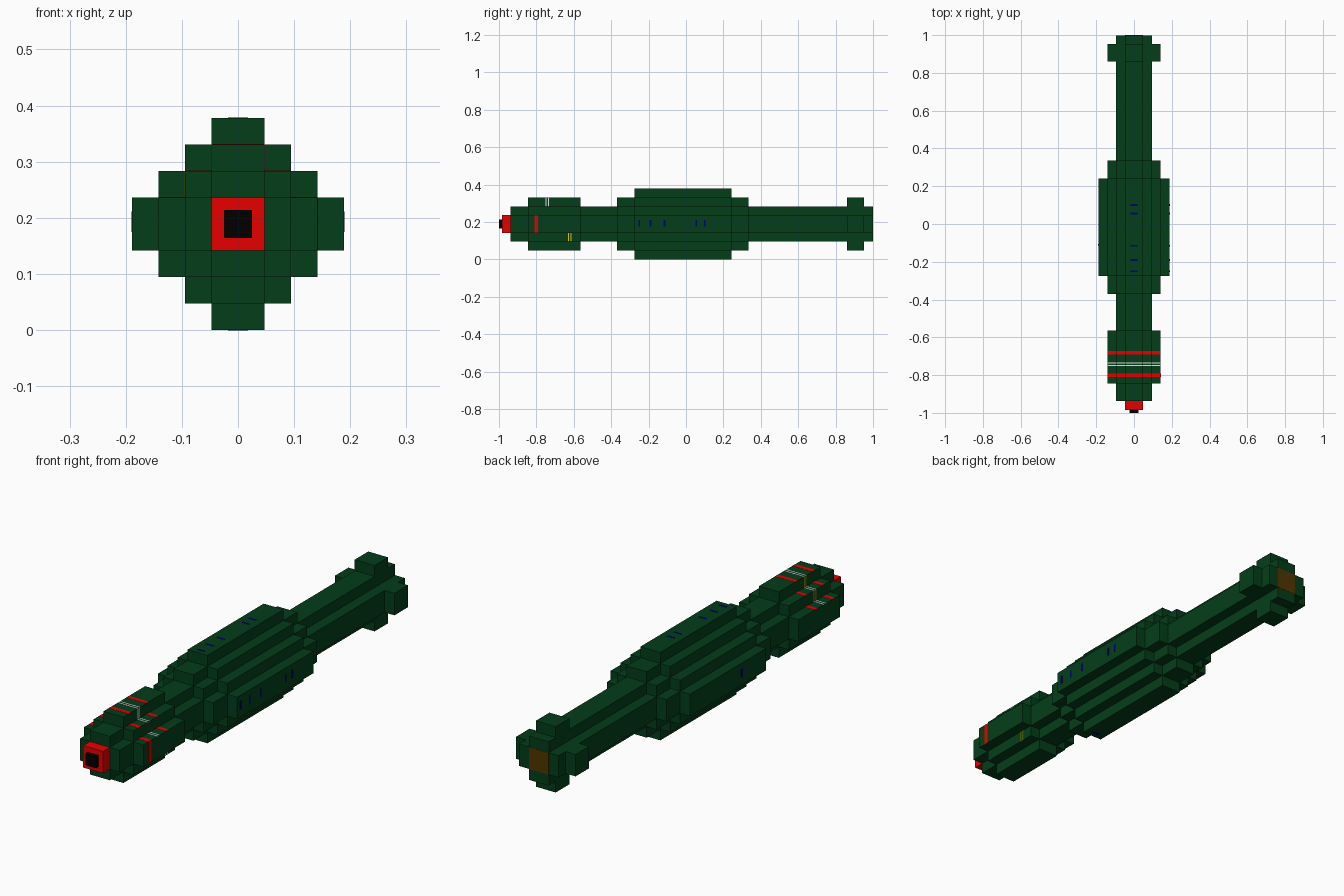
import bpy
import bmesh

if "Cube" in bpy.data.objects:
    bpy.data.objects.remove(bpy.data.objects["Cube"])

U = 0.0472      # width of one step
ZC = 0.189      # height of the long axis
T = 0.0006      # paint thickness


def material(name, rgb):
    m = bpy.data.materials.new(name)
    m.diffuse_color = (*rgb, 1.0)
    m.use_nodes = True
    m.node_tree.nodes["Principled BSDF"].inputs["Base Color"].default_value = m.diffuse_color
    return m


GREEN = material("dark green", (0.001, 0.048, 0.010))
RED = material("red", (0.80, 0.0, 0.0))
BLACK = material("black", (0.0, 0.0, 0.0))
YELLOW = material("yellow", (0.85, 0.62, 0.0))
WHITE = material("white", (0.85, 0.85, 0.85))
BROWN = material("brown", (0.082, 0.036, 0.0))
BLUE = material("dark blue", (0.0, 0.0, 0.16))


def prism(name, outline, y0, y1, mat):
    """Extrude an (x, z) outline along y."""
    bm = bmesh.new()
    face = bm.faces.new([bm.verts.new((x, y0, z + ZC)) for x, z in outline])
    ext = bmesh.ops.extrude_face_region(bm, geom=[face])
    verts = [g for g in ext["geom"] if isinstance(g, bmesh.types.BMVert)]
    bmesh.ops.translate(bm, verts=verts, vec=(0, y1 - y0, 0))
    bmesh.ops.recalc_face_normals(bm, faces=bm.faces[:])
    mesh = bpy.data.meshes.new(name)
    bm.to_mesh(mesh)
    bm.free()
    mesh.materials.append(mat)
    obj = bpy.data.objects.new(name, mesh)
    bpy.context.collection.objects.link(obj)
    return obj


def stepped(n):
    """Four-way symmetric staircase outline, n steps from axis to edge."""
    quarter = []
    for k in range(n, 0, -1):
        quarter.append((k * U, (n + 1 - k) * U))
        if k > 1:
            quarter.append(((k - 1) * U, (n + 1 - k) * U))
    pts = []
    for _ in range(4):
        pts += quarter
        quarter = [(-z, x) for x, z in quarter]
    return pts


def rect(hx, hz, cx=0.0, cz=0.0):
    return [(cx + hx, cz - hz), (cx + hx, cz + hz),
            (cx - hx, cz + hz), (cx - hx, cz - hz)]


def paint(name, x, z, hx, hz, y, width, mat):
    """Thin plate of paint centred on a surface point."""
    prism(name, rect(hx, hz, x, z), y - width / 2, y + width / 2, mat)


# Stepped body sections
prism("shaft", stepped(2), -0.938, 0.999, GREEN)
prism("front_collar", stepped(3), -0.845, -0.563, GREEN)
prism("body_shoulder", stepped(3), -0.37, 0.335, GREEN)
prism("main_body", stepped(4), -0.275, 0.242, GREEN)

# Crossed tail fins
prism("side_fins", rect(3 * U, U), 0.86, 0.952, GREEN)
prism("upright_fins", rect(U, 3 * U), 0.86, 0.952, GREEN)

# Nose fuse
prism("fuse_base", rect(U, U), -0.984, -0.93, RED)
prism("fuse_tip", rect(0.025, 0.025), -1.0, -0.98, BLACK)

# Tail end plate
prism("tail_plate", rect(U, U), 0.996, 1.0, BROWN)

# Bands across the upward steps of the front collar
for name, y, width, mat in (
    ("front_red_band", -0.80, 0.018, RED),
    ("front_white_band", -0.748, 0.005, WHITE),
    ("rear_white_band", -0.735, 0.005, WHITE),
    ("rear_red_band", -0.682, 0.018, RED),
):
    paint(name + "_top", 0, 3 * U, U, T, y, width, mat)
    for side in (-1, 1):
        for k in (1, 2):
            paint(f"{name}_step", side * (k + 0.5) * U, (3 - k) * U,
                  U / 2, T, y, width, mat)

# Short marks on the upright steps of the front collar
paint("right_red_mark", 3 * U, 0, T, U, -0.80, 0.018, RED)
for y in (-0.748, -0.735):
    paint("right_white_mark", U, 2.5 * U, T, U / 2, y, 0.005, WHITE)
    paint("left_yellow_mark", -U, 2.5 * U, T, U / 2, y, 0.005, YELLOW)
    paint("left_yellow_mark", -2 * U, 1.5 * U, T, U / 2, y, 0.005, YELLOW)
    paint("right_yellow_mark", 2 * U, -1.5 * U, T, U / 2, y + 0.12, 0.005, YELLOW)

# Plain blue paint dashes on the main body
R = 4 * U
for y in (-0.25, -0.19, -0.115, 0.055, 0.10):
    paint("right_dash", R, 0.004, T, 0.018, y, 0.010, BLUE)
    paint("top_dash", 0, R, 0.018, T, y, 0.010, BLUE)
paint("left_dash", -R, 0.004, T, 0.018, -0.11, 0.010, BLUE)
paint("under_dash", 0, -R, 0.018, T, -0.25, 0.010, BLUE)
